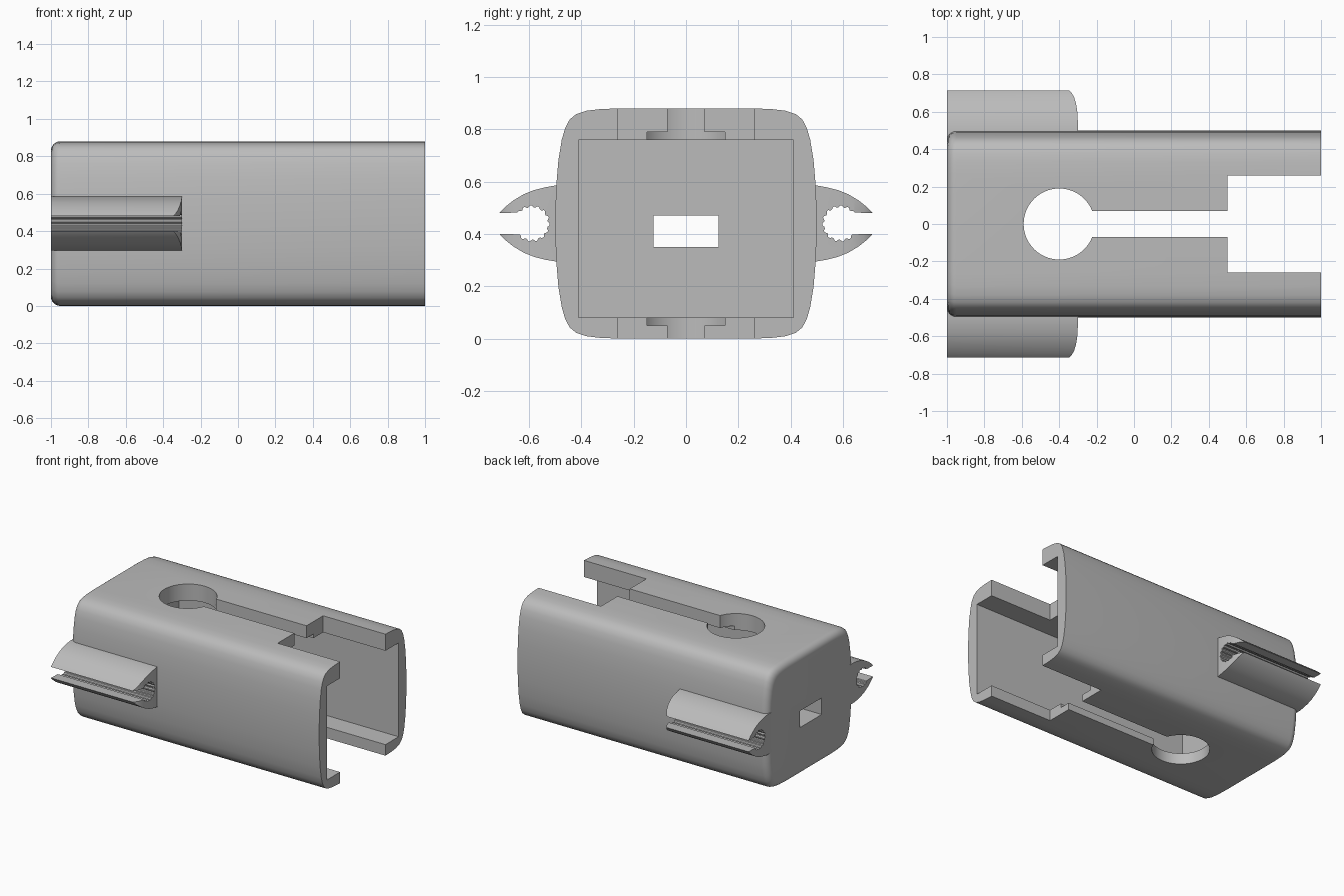
import bpy, bmesh, math

cube = bpy.data.objects.get("Cube")
if cube:
    bpy.data.objects.remove(cube, do_unlink=True)

grey = bpy.data.materials.new("plain grey")
grey.use_nodes = True
grey.diffuse_color = (0.5, 0.5, 0.5, 1)
grey.node_tree.nodes["Principled BSDF"].inputs["Base Color"].default_value = (0.5, 0.5, 0.5, 1)

MID = 0.44  # height of the horizontal symmetry plane


def loft(name, rings):
    """Closed solid through a list of equal-length rings of points."""
    bm = bmesh.new()
    loops = [[bm.verts.new(p) for p in ring] for ring in rings]
    n = len(loops[0])
    for a, b in zip(loops, loops[1:]):
        for i in range(n):
            j = (i + 1) % n
            bm.faces.new((a[i], a[j], b[j], b[i]))
    bm.faces.new(loops[0])
    bm.faces.new(loops[-1])
    bmesh.ops.recalc_face_normals(bm, faces=bm.faces)
    mesh = bpy.data.meshes.new(name)
    bm.to_mesh(mesh)
    bm.free()
    mesh.materials.append(grey)
    obj = bpy.data.objects.new(name, mesh)
    bpy.context.collection.objects.link(obj)
    return obj


def prism_z(name, outline, z0, z1):
    return loft(name, [[(x, y, z) for x, y in outline] for z in (z0, z1)])


def box(name, x0, x1, half_y, z0, z1):
    outline = [(x0, -half_y), (x1, -half_y), (x1, half_y), (x0, half_y)]
    return prism_z(name, outline, z0, z1)


def boolean(obj, cutter, operation="DIFFERENCE"):
    mod = obj.modifiers.new("cut", "BOOLEAN")
    mod.operation, mod.solver, mod.object = operation, "EXACT", cutter
    bpy.context.view_layer.objects.active = obj
    bpy.ops.object.modifier_apply(modifier=mod.name)
    bpy.data.objects.remove(cutter, do_unlink=True)


def smooth(obj, angle):
    bpy.ops.object.select_all(action="DESELECT")
    obj.select_set(True)
    bpy.context.view_layer.objects.active = obj
    bpy.ops.object.shade_smooth_by_angle(angle=math.radians(angle))


# Housing: bulged rounded section, softened at the closed end
quarter = [(0.5, 0), (0.497, 0.13), (0.488, 0.24), (0.475, 0.32), (0.462, 0.365),
           (0.445, 0.397), (0.42, 0.418), (0.38, 0.431), (0.33, 0.437), (0.26, 0.44)]
right_half = [(y, -z) for y, z in quarter[:0:-1]] + quarter
section = right_half + [(-y, z) for y, z in reversed(right_half)]
rings, radius = [], 0.05
for step in range(7):
    a = math.radians(15 * step)
    inset = radius * (1 - math.sin(a))
    x = -1 + radius * (1 - math.cos(a))
    rings.append([(x, y * (1 - inset / 0.5), MID + z * (1 - inset / MID)) for y, z in section])
rings.append([(1, y, MID + z) for y, z in section])
housing = loft("housing", rings)

# Cavity, keyhole, undercut, open mouth and rear window
boolean(housing, box("cavity_cutter", -0.76, 1.1, 0.41, 0.08, 0.76))
boolean(housing, box("undercut_cutter", -0.4, 0.55, 0.15, 0.05, 0.79))
boolean(housing, box("slot_cutter", -0.4, 0.6, 0.07, -0.1, 1))
boolean(housing, box("mouth_cutter", 0.5, 1.1, 0.26, -0.1, 1))
boolean(housing, box("window_cutter", -1.1, -0.7, 0.125, 0.35, 0.47))
circle = [(-0.4 + 0.19 * math.cos(math.tau * i / 64), 0.19 * math.sin(math.tau * i / 64))
          for i in range(64)]
boolean(housing, prism_z("keyhole_cutter", circle, -0.1, 1))
smooth(housing, 30)

# Side clips: curved jaws around a ribbed bore
jaw = [(0.44, 0.145), (0.5, 0.145), (0.54, 0.138), (0.58, 0.128), (0.62, 0.112),
       (0.66, 0.088), (0.69, 0.064), (0.706, 0.048), (0.713, 0.04)]
ribs = 48
bore = []
for i in range(ribs + 1):
    a = math.radians(37 + 286 * i / ribs)
    r = 0.069 if i % 4 in (0, 1) else 0.062
    bore.append((0.59 + r * math.cos(a), r * math.sin(a)))
clip_section = jaw + bore + [(y, -z) for y, z in reversed(jaw)]
plan = [(-1.1, 0.3), (-0.3, 0.3), (-0.3, 0.54), (-0.303, 0.6), (-0.31, 0.645),
        (-0.321, 0.68), (-0.335, 0.703), (-0.355, 0.72), (-1.1, 0.72)]
for name, side in (("front_clip", -1), ("back_clip", 1)):
    clip = loft(name, [[(x, side * y, MID + z) for y, z in clip_section] for x in (-1, -0.2)])
    outline = [(x, side * y) for x, y in plan]
    boolean(clip, prism_z("clip_end_cutter", outline, 0.2, 0.7), "INTERSECT")
    smooth(clip, 28)
